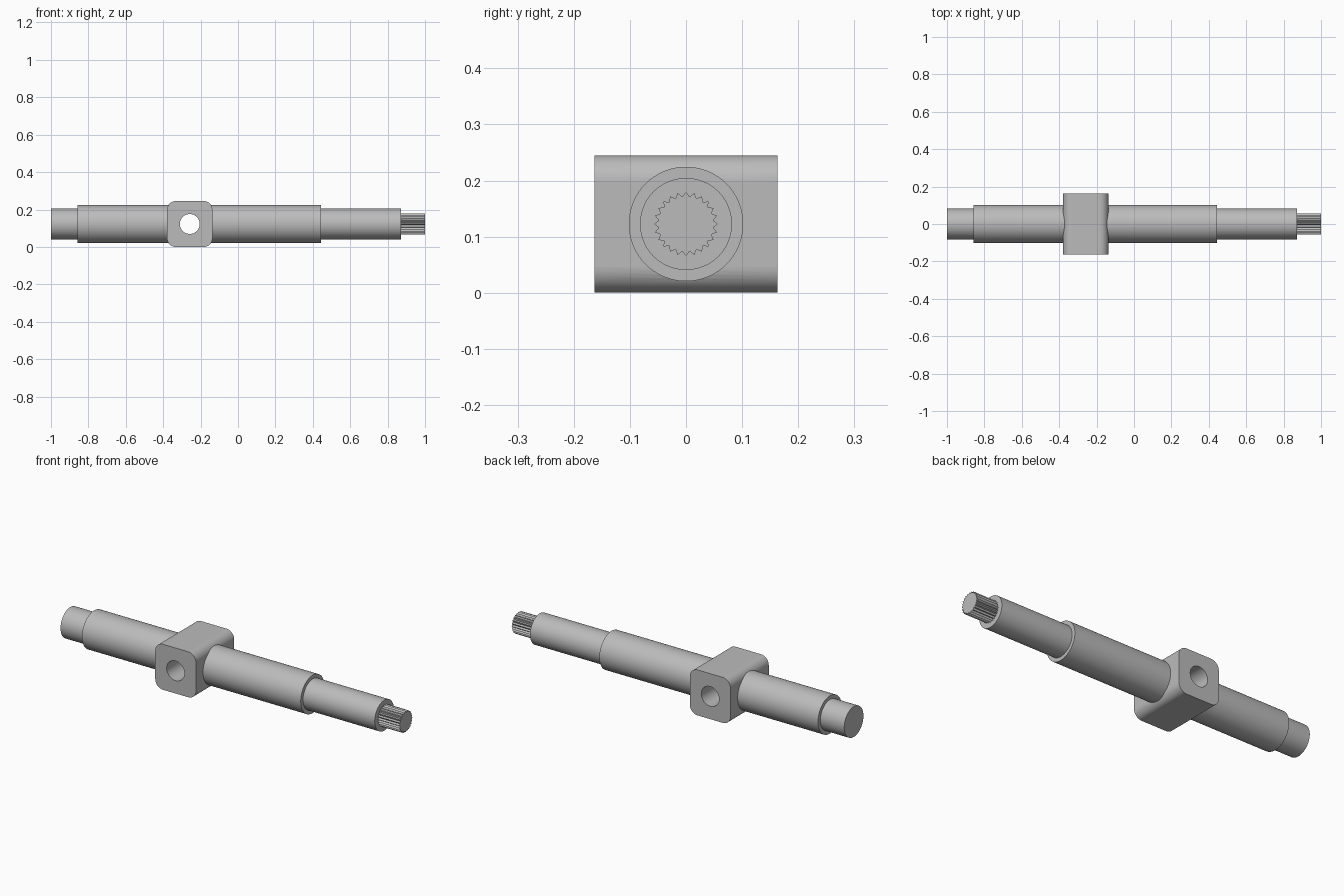
import bpy
import bmesh
from math import cos, sin, pi
from mathutils import Matrix, Vector

cube = bpy.data.objects.get("Cube")
if cube:
    bpy.data.objects.remove(cube, do_unlink=True)

AXIS_Z = 0.1225   # height of the shaft axis
BLOCK_X = -0.258  # centre of the cross block

steel = bpy.data.materials.new("steel_grey")
steel.use_nodes = True
GREY = (0.5, 0.5, 0.5, 1)
steel.diffuse_color = GREY
steel.node_tree.nodes["Principled BSDF"].inputs["Base Color"].default_value = GREY


def make_object(name, bm):
    bmesh.ops.recalc_face_normals(bm, faces=bm.faces)
    mesh = bpy.data.meshes.new(name)
    bm.to_mesh(mesh)
    bm.free()
    mesh.materials.append(steel)
    obj = bpy.data.objects.new(name, mesh)
    bpy.context.collection.objects.link(obj)
    return obj


def loft(name, sections):
    """Bridge a row of (x, radii) rings around the shaft axis and cap the ends."""
    bm = bmesh.new()
    rings = []
    for x, radii in sections:
        n = len(radii)
        rings.append([bm.verts.new((x, r * sin(2 * pi * i / n), AXIS_Z + r * cos(2 * pi * i / n)))
                      for i, r in enumerate(radii)])
    for a, b in zip(rings, rings[1:]):
        for i in range(len(a)):
            j = (i + 1) % len(a)
            bm.faces.new((a[i], a[j], b[j], b[i]))
    bm.faces.new(rings[0])
    bm.faces.new(rings[-1])
    return make_object(name, bm)


def apply_boolean(obj, other, operation):
    mod = obj.modifiers.new(operation.title(), 'BOOLEAN')
    mod.operation = operation
    mod.solver = 'EXACT'
    mod.object = other
    activate(obj)
    bpy.ops.object.modifier_apply(modifier=mod.name)


def activate(obj):
    bpy.ops.object.select_all(action='DESELECT')
    obj.select_set(True)
    bpy.context.view_layer.objects.active = obj


def shade(obj):
    activate(obj)
    bpy.ops.object.shade_smooth_by_angle(angle=pi / 7)
    # Axis-aligned planes stay perfectly flat beside the rounded corners
    for face in obj.data.polygons:
        if max(abs(c) for c in face.normal) > 0.9999:
            face.use_smooth = False


# Stepped shaft
THIN, THICK, SIDES = 0.082, 0.102, 96
steps = [(-1, THIN), (-0.858, THIN), (-0.858, THICK), (0.445, THICK), (0.445, THIN), (0.872, THIN)]
shaft = loft("stepped_shaft", [(x, [r] * SIDES) for x, r in steps])

# Cross block with its four long edges rounded
bm = bmesh.new()
bmesh.ops.create_cube(bm, size=1, matrix=Matrix.Translation((BLOCK_X, 0, AXIS_Z))
                      @ Matrix.Diagonal((0.242, 0.326, 0.245, 1)))
long_edges = [e for e in bm.edges
              if abs((e.verts[0].co - e.verts[1].co).normalized().dot(Vector((0, 1, 0)))) > 0.9]
bmesh.ops.bevel(bm, geom=long_edges, offset=0.046, segments=10, profile=0.5, affect='EDGES')
block = make_object("cross_block", bm)

# Cross hole cutter
bm = bmesh.new()
bmesh.ops.create_cone(bm, cap_ends=True, segments=64, radius1=0.053, radius2=0.053, depth=0.6,
                      matrix=Matrix.Translation((BLOCK_X, 0, AXIS_Z)) @ Matrix.Rotation(pi / 2, 4, 'X'))
cutter = make_object("hole_cutter", bm)
cutter.hide_render = True

# Merge shaft and block, then drill the hole
apply_boolean(shaft, block, 'UNION')
apply_boolean(shaft, cutter, 'DIFFERENCE')
for helper in (block, cutter):
    bpy.data.objects.remove(helper, do_unlink=True)
shade(shaft)

# Toothed spline on the left end
TEETH = 24
teeth = [0.057, 0.049] * TEETH
spline = loft("splined_end", [(0.86, teeth), (1, teeth)])
shade(spline)
